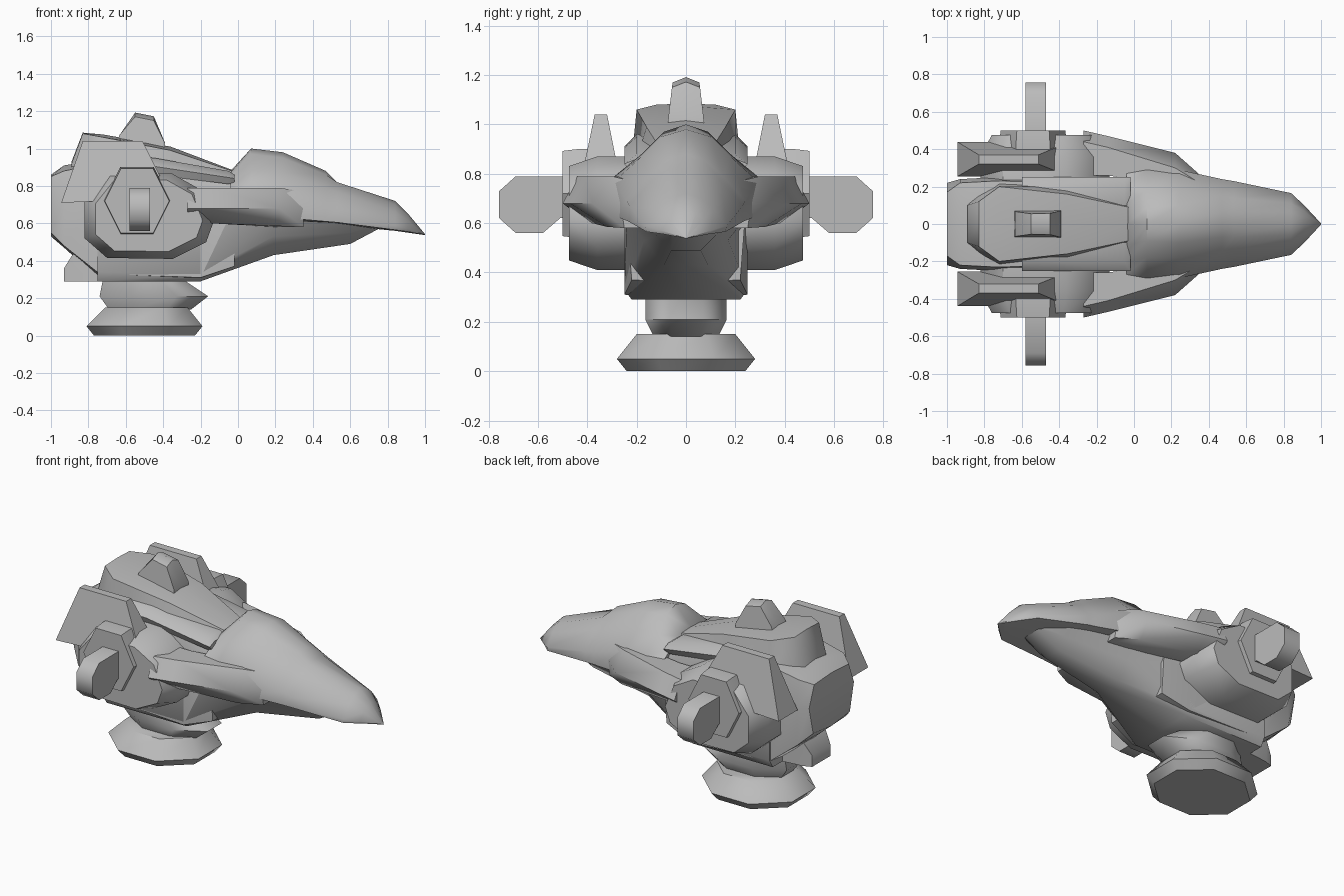
import bpy, bmesh, math

if "Cube" in bpy.data.objects:
    bpy.data.objects.remove(bpy.data.objects["Cube"])

grey = bpy.data.materials.new("plain_grey")
grey.diffuse_color = (0.5, 0.5, 0.5, 1)
grey.use_nodes = True
grey.node_tree.nodes["Principled BSDF"].inputs["Base Color"].default_value = grey.diffuse_color


def loft(name, rings):
    """Skin a list of closed 3D rings and cap both ends."""
    bm = bmesh.new()
    loops = [[bm.verts.new(p) for p in r] for r in rings]
    for a, b in zip(loops, loops[1:]):
        n = len(a)
        for i in range(n):
            j = (i + 1) % n
            bm.faces.new((a[i], a[j], b[j], b[i]))
    bm.faces.new(loops[0])
    bm.faces.new(loops[-1])
    bmesh.ops.remove_doubles(bm, verts=bm.verts, dist=0.0005)
    bmesh.ops.recalc_face_normals(bm, faces=bm.faces)
    me = bpy.data.meshes.new(name)
    bm.to_mesh(me)
    bm.free()
    me.materials.append(grey)
    ob = bpy.data.objects.new(name, me)
    bpy.context.collection.objects.link(ob)
    return ob


def centred(name, sections):
    """Sections are (x, half outline from top to bottom), mirrored across y."""
    rings = []
    for x, half in sections:
        other = [(-y, z) for y, z in reversed(half) if y > 0]
        rings.append([(x, y, z) for y, z in half + other])
    loft(name, rings)


def paired(name, rings):
    """Build the same part on both sides."""
    for label, s in (("left", 1), ("right", -1)):
        loft(f"{name}_{label}", [[(x, s * y, z) for x, y, z in r] for r in rings])


def outline_rings(pts, levels):
    """Copies of an x-z outline at (y, scale) levels, scaled about its middle."""
    cx = (min(p[0] for p in pts) + max(p[0] for p in pts)) / 2
    cz = (min(p[1] for p in pts) + max(p[1] for p in pts)) / 2
    return [[(cx + (x - cx) * k, y, cz + (z - cz) * k) for x, z in pts]
            for y, k in levels]


def octagon(z, x0, x1, ry):
    k = 1 / math.cos(math.pi / 8)
    return [((x0 + x1) / 2 + (x1 - x0) / 2 * k * math.cos((i + .5) * math.pi / 4),
             ry * k * math.sin((i + .5) * math.pi / 4), z) for i in range(8)]


# Neck discs
loft("neck_base", [octagon(0, -.77, -.23, .24), octagon(.05, -.81, -.19, .28),
                   octagon(.15, -.71, -.27, .20)])
loft("neck_collar", [octagon(.14, -.69, -.25, .13), octagon(.21, -.74, -.16, .165),
                     octagon(.31, -.72, -.31, .165)])

# Skull
centred("skull", [
    (-1.0, [(0, .86), (.17, .85), (.22, .72), (.18, .55), (0, .53)]),
    (-.93, [(0, .91), (.22, .88), (.24, .72), (.24, .48), (0, .47)]),
    (-.74, [(0, .94), (.23, .92), (.25, .75), (.25, .33), (.21, .30), (0, .30)][:3]
     + [(.24, .33), (0, .30)]),
    (-.20, [(0, .87), (.22, .86), (.25, .75), (.25, .31), (0, .30)]),
    (-.02, [(0, .82), (.2, .82), (.25, .75), (.22, .37), (0, .36)]),
])
# Lower jaw
centred("lower_jaw", [
    (-.75, [(0, .60), (.25, .58), (.25, .34), (.22, .29), (0, .29)]),
    (-.20, [(0, .60), (.25, .60), (.25, .33), (.22, .29), (0, .29)]),
    (.19, [(0, .60), (.24, .62), (.17, .53), (.09, .43), (0, .43)]),
    (.60, [(0, .60), (.16, .60), (.12, .55), (.06, .49), (0, .49)]),
    (.77, [(0, .59), (.08, .59), (.07, .585), (.05, .58), (0, .58)]),
])
# Block at the base of the skull
centred("rear_block", [
    (-.93, [(0, .36), (.09, .36), (.09, .29), (0, .29)]),
    (-.88, [(0, .44), (.11, .44), (.11, .29), (0, .29)]),
    (-.70, [(0, .44), (.13, .44), (.13, .29), (0, .29)]),
])

# Beak
centred("beak", [
    (-.04, [(0, .88), (.11, .87), (.2, .83), (.27, .79), (.27, .60), (0, .60)]),
    (.07, [(0, 1.0), (.09, .97), (.18, .88), (.29, .79), (.29, .60), (0, .60)]),
    (.24, [(0, .98), (.10, .95), (.18, .87), (.29, .77), (.29, .63), (0, .61)]),
    (.47, [(0, .88), (.07, .86), (.15, .79), (.24, .69), (.24, .61), (0, .60)]),
    (.53, [(0, .82), (.07, .82), (.14, .77), (.23, .67), (.23, .605), (0, .59)]),
    (.84, [(0, .72), (.06, .70), (.11, .66), (.165, .59), (.16, .565), (0, .56)]),
    (.91, [(0, .65), (.04, .64), (.07, .615), (.10, .57), (.09, .555), (0, .55)]),
    (1.0, [(0, .542), (.002, .541), (.003, .54), (.003, .539), (.002, .538), (0, .537)]),
])

# Cheek guards sweeping back from the beak
cheek = [
    (-.27, [(.26, .79), (.44, .79), (.50, .68), (.46, .65), (.26, .65)]),
    (-.14, [(.26, .79), (.41, .79), (.47, .68), (.38, .60), (.26, .60)]),
    (.22, [(.20, .79), (.30, .79), (.38, .68), (.32, .585), (.20, .58)]),
    (.35, [(.18, .77), (.22, .77), (.265, .68), (.25, .58), (.18, .58)]),
]
paired("cheek_guard", [[(x, y, z) for y, z in sec] for x, sec in cheek])

# Side pods
pod = [(-.82, .72), (-.82, .52), (-.70, .415), (-.35, .41), (-.17, .50),
       (-.13, .61), (-.20, .78), (-.36, .87), (-.70, .87)]
paired("side_pod", outline_rings(pod, [(.20, 1), (.36, 1), (.475, .83)]))

# Ear shields, thinner towards the top
shield = [(-.945, .71), (-.83, 1.04), (-.51, 1.04), (-.43, .88), (-.36, .74), (-.70, .72)]
paired("ear_shield", [
    [(x, .32 - (1.04 - z) * .20, z) for x, z in shield],
    [(x, .37 + (1.04 - z) * .21, z) for x, z in shield]])

# Hexagonal hubs
hub = [(-.72, .72), (-.63, .90), (-.45, .90), (-.36, .72), (-.45, .54), (-.63, .54)]
paired("hub", outline_rings(hub, [(.38, 1), (.44, 1), (.50, .96)]))

# Arms standing out from the hubs
arm = [(.46, .79), (.69, .79), (.757, .73), (.757, .62), (.69, .56), (.58, .56),
       (.51, .62), (.46, .62)]
paired("arm", [[(x, y, z) for y, z in arm] for x in (-.58, -.47)])

# Crown plate
centred("crown", [
    (-.89, [(0, .93), (.10, .92), (.11, .83), (0, .83)]),
    (-.83, [(0, 1.085), (.12, 1.08), (.16, .85), (0, .85)]),
    (-.72, [(0, 1.075), (.20, 1.06), (.22, .86), (0, .86)]),
    (-.36, [(0, 1.01), (.16, .99), (.20, .86), (0, .86)]),
    (-.03, [(0, .885), (.09, .88), (.11, .82), (0, .82)]),
])
# Rails beside the crown
rail = [(-.60, .86, .96), (-.45, .86, .95), (-.05, .81, .88), (-.02, .82, .86)]
paired("crown_rail", [[(x, .10, lo), (x, .10, hi), (x, .20, hi), (x, .25, (lo + hi) / 2),
                       (x, .23, lo)] for x, lo, hi in rail])

# Knob on the crown
knob = [(-.65, 1.00), (-.635, 1.07), (-.55, 1.17), (-.45, 1.15), (-.39, 1.03), (-.39, .97)]
knob_half = lambda z: .075 - max(0, z - 1.0) * .12
loft("crown_knob", [[(x, -knob_half(z), z) for x, z in knob],
                    [(x, 0, z + (.022 if z > 1.1 else 0)) for x, z in knob],
                    [(x, knob_half(z), z) for x, z in knob]])

# Smooth shading with sharp creases kept
bpy.ops.object.select_all(action='SELECT')
bpy.context.view_layer.objects.active = bpy.data.objects["skull"]
bpy.ops.object.shade_smooth_by_angle(angle=math.radians(50))
